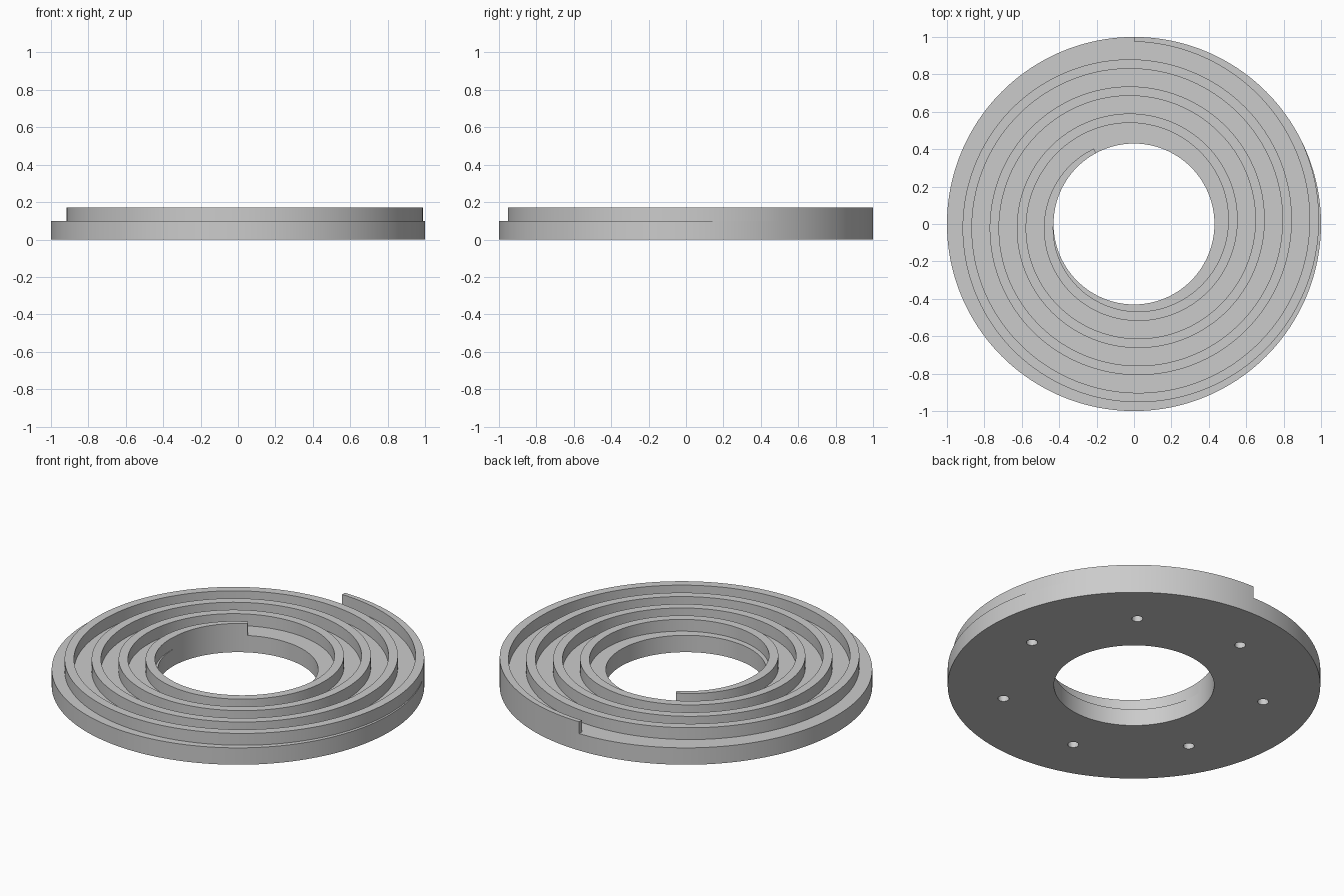
import bpy, bmesh
from math import sin, cos, tau, radians
from mathutils import Matrix

if "Cube" in bpy.data.objects:
    bpy.data.objects.remove(bpy.data.objects["Cube"], do_unlink=True)

SEGS = 192                       # steps per turn, shared so walls stay flush
R_OUT, R_IN = 1.0, 0.43          # plate radii
Z_PLATE, Z_TOP = 0.10, 0.17      # plate top, ridge top
PITCH, WIDTH, START = 0.145, 0.05, 0.975
RIDGE_STEPS = 753                # a little under four turns

steel = bpy.data.materials.new("steel_grey")
steel.use_nodes = True
colour = (0.6, 0.6, 0.6, 1)
steel.diffuse_color = colour
steel.node_tree.nodes["Principled BSDF"].inputs["Base Color"].default_value = colour


def make_object(name, bm):
    bmesh.ops.recalc_face_normals(bm, faces=bm.faces[:])
    mesh = bpy.data.meshes.new(name)
    bm.to_mesh(mesh)
    bm.free()
    mesh.materials.append(steel)
    ob = bpy.data.objects.new(name, mesh)
    bpy.context.collection.objects.link(ob)
    return ob


def activate(ob):
    bpy.ops.object.select_all(action="DESELECT")
    ob.select_set(True)
    bpy.context.view_layer.objects.active = ob


def sweep(name, section, steps, closed):
    """Sweep a rectangular (inner, outer, bottom, top) section clockwise from +y."""
    bm = bmesh.new()
    rings = []
    for i in range(steps if closed else steps + 1):
        turn = i / SEGS
        a = tau * (0.25 - turn)
        r0, r1, z0, z1 = section(turn)
        rings.append([bm.verts.new((r * cos(a), r * sin(a), z))
                      for r, z in ((r0, z0), (r1, z0), (r1, z1), (r0, z1))])
    for i in range(steps):
        p, q = rings[i], rings[(i + 1) % len(rings)]
        for k in range(4):
            n = (k + 1) % 4
            bm.faces.new((p[k], p[n], q[n], q[k]))
    if not closed:
        bm.faces.new(rings[0])
        bm.faces.new(rings[-1])
    return make_object(name, bm)


def ridge_section(turn):
    inner = START - PITCH * turn
    return max(inner, R_IN), min(inner + WIDTH, R_OUT), Z_PLATE, Z_TOP


plate = sweep("base_plate", lambda t: (R_IN, R_OUT, 0, Z_PLATE), SEGS, True)
ridge = sweep("spiral_ridge", ridge_section, RIDGE_STEPS, False)

# Seven blind holes in the underside
bm = bmesh.new()
for i in range(7):
    a = tau * i / 7
    bmesh.ops.create_cone(bm, cap_ends=True, segments=16, radius1=0.03, radius2=0.03,
                          depth=0.1, matrix=Matrix.Translation((0.715 * cos(a), 0.715 * sin(a), 0)))
cutter = make_object("hole_cutter", bm)
cutter.hide_render = True
activate(plate)
mod = plate.modifiers.new("holes", "BOOLEAN")
mod.operation, mod.solver, mod.object = "DIFFERENCE", "EXACT", cutter
bpy.ops.object.modifier_apply(modifier=mod.name)
bpy.data.objects.remove(cutter, do_unlink=True)

for ob in (plate, ridge):
    activate(ob)
    bpy.ops.object.shade_smooth_by_angle(angle=radians(30))
